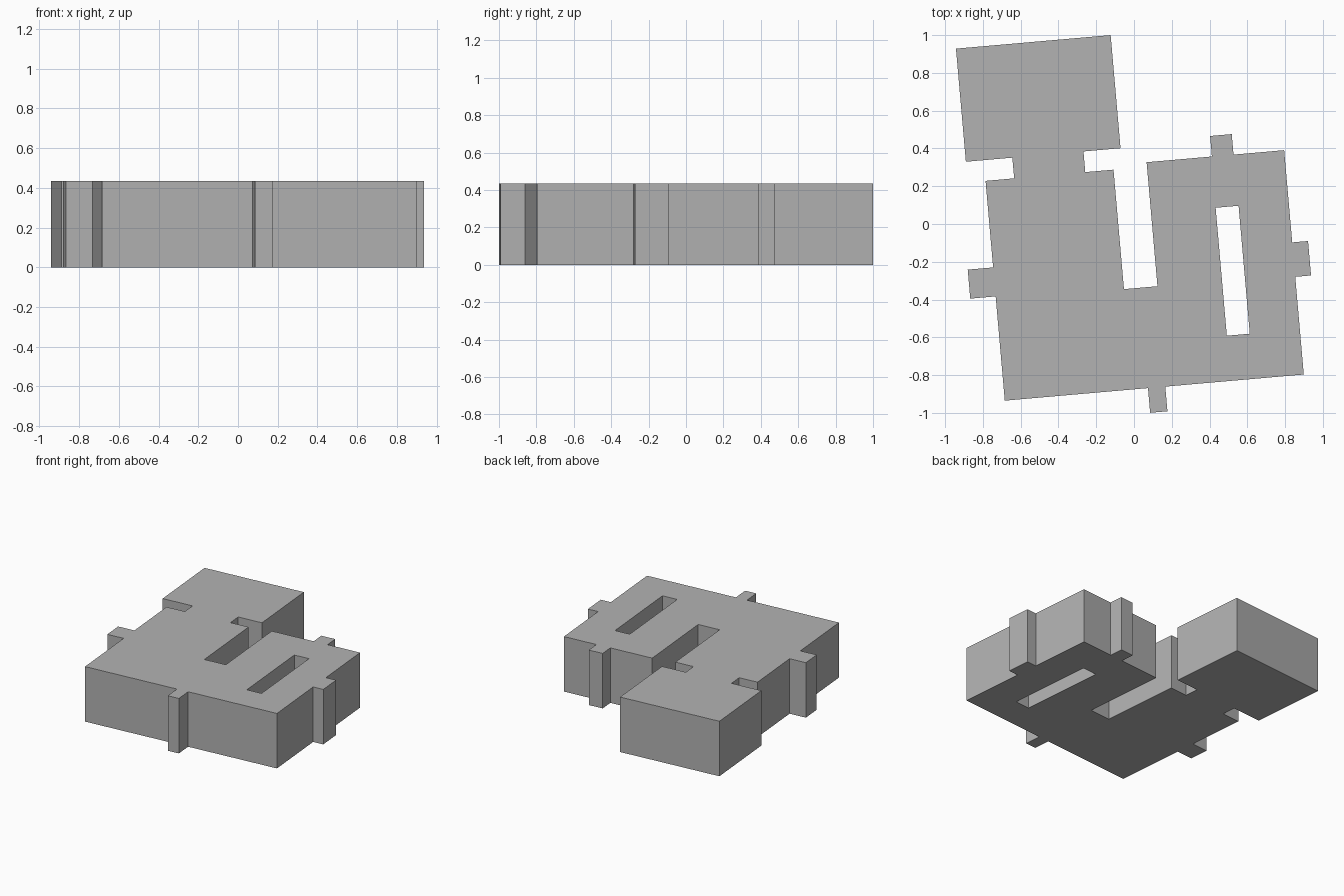
import bpy
import bmesh
from math import radians
from mathutils import Matrix

HEIGHT = 0.435
TILT = radians(5)

cube = bpy.data.objects.get("Cube")
if cube:
    bpy.data.objects.remove(cube, do_unlink=True)

grey = bpy.data.materials.new("plain_grey")
grey.use_nodes = True
colour = (0.45, 0.45, 0.45, 1)
grey.diffuse_color = colour
grey.node_tree.nodes["Principled BSDF"].inputs["Base Color"].default_value = colour


def add_loop(bm, points):
    """Closed ring of edges on the ground plane."""
    verts = [bm.verts.new((x, y, 0)) for x, y in points]
    return [bm.edges.new((a, b)) for a, b in zip(verts, verts[1:] + verts[:1])]


# Main wall lines of the plan
left, right, front, back = -0.763, 0.826, -0.872, 0.32
neck_low, neck_high = 0.296, 0.406

outline = [
    (left, front),
    # front tab
    (-0.002, front), (-0.002, -1.003), (0.09, -1.003), (0.09, front),
    (right, front),
    # right-hand tab
    (right, -0.353), (0.91, -0.353), (0.91, -0.17), (right, -0.17),
    (right, back),
    # rear tab
    (0.557, back), (0.557, 0.429), (0.442, 0.429), (0.442, back),
    # courtyard between the wings
    (0.095, back), (0.095, -0.339), (-0.083, -0.339), (-0.083, neck_low),
    # neck and rear block
    (-0.233, neck_low), (-0.233, neck_high), (-0.036, neck_high),
    (-0.036, 1.007), (-0.858, 1.007), (-0.858, neck_high),
    (-0.611, neck_high), (-0.611, neck_low), (left, neck_low),
    # side tab
    (left, -0.164), (-0.898, -0.164), (-0.898, -0.318), (left, -0.318),
]
slot = [(0.438, -0.632), (0.56, -0.632), (0.56, 0.048), (0.438, 0.048)]

# Fill the plan around the slot and raise it to a solid
bm = bmesh.new()
edges = add_loop(bm, outline) + add_loop(bm, slot)
bmesh.ops.triangle_fill(bm, edges=edges, use_beauty=True, normal=(0, 0, 1))
top = bmesh.ops.extrude_face_region(bm, geom=bm.faces[:], use_keep_orig=True)
raised = [v for v in top["geom"] if isinstance(v, bmesh.types.BMVert)]
bmesh.ops.translate(bm, verts=raised, vec=(0, 0, HEIGHT))
bmesh.ops.rotate(bm, verts=bm.verts, matrix=Matrix.Rotation(TILT, 3, "Z"))
bmesh.ops.recalc_face_normals(bm, faces=bm.faces)

mesh = bpy.data.meshes.new("building_block")
bm.to_mesh(mesh)
bm.free()
mesh.materials.append(grey)
block = bpy.data.objects.new("building_block", mesh)
bpy.context.collection.objects.link(block)
